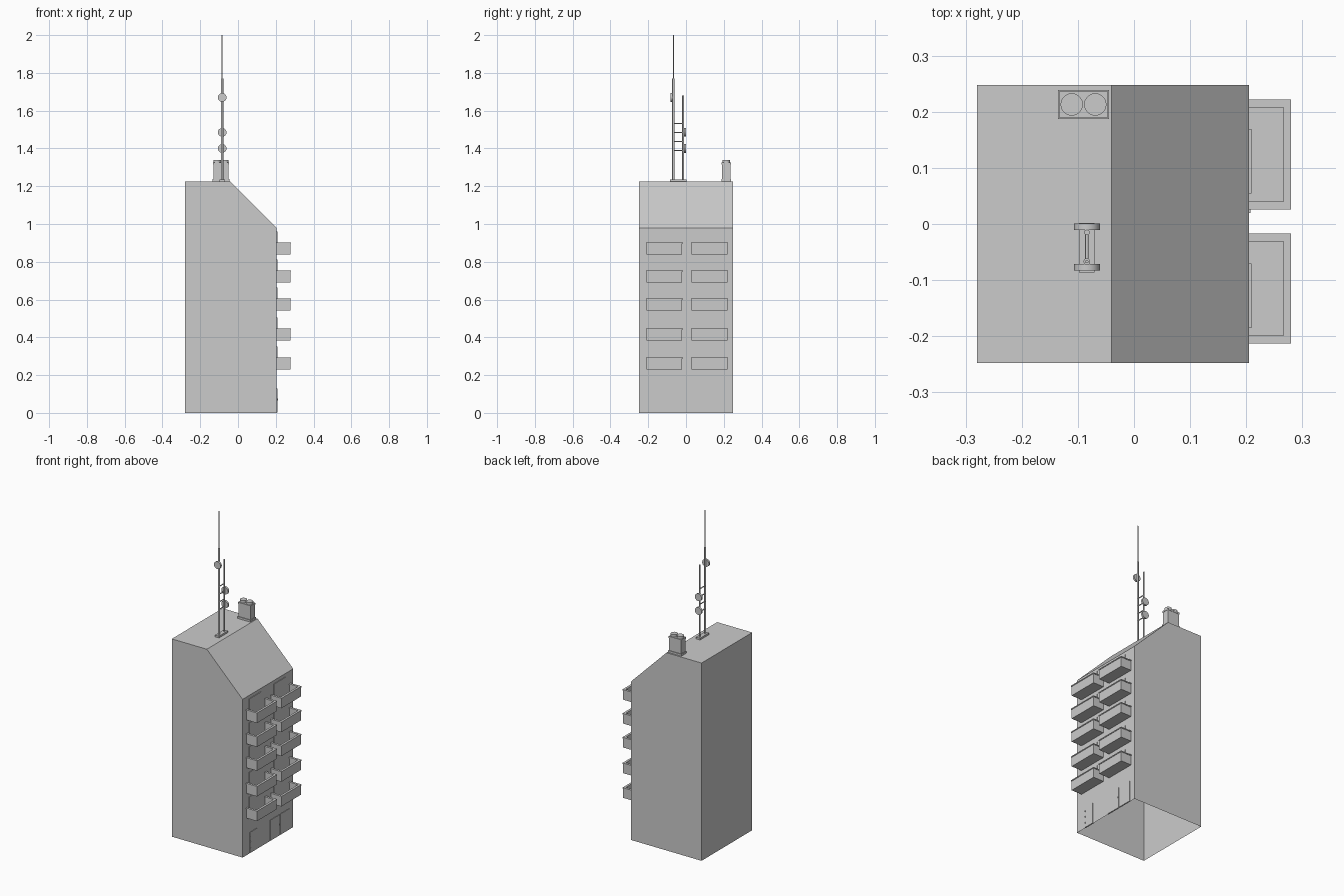
import bpy, bmesh
from mathutils import Vector, Matrix

cube = bpy.data.objects.get("Cube")
if cube:
    bpy.data.objects.remove(cube)

grey = bpy.data.materials.new("concrete_grey")
grey.use_nodes = True
COLOUR = (0.6, 0.6, 0.6, 1)
grey.diffuse_color = COLOUR
grey.node_tree.nodes["Principled BSDF"].inputs["Base Color"].default_value = COLOUR


def finish(name, bm):
    bmesh.ops.recalc_face_normals(bm, faces=bm.faces)
    mesh = bpy.data.meshes.new(name)
    bm.to_mesh(mesh)
    bm.free()
    mesh.materials.append(grey)
    ob = bpy.data.objects.new(name, mesh)
    bpy.context.collection.objects.link(ob)
    return ob


def add_box(bm, x, y, z):
    lo, hi = Vector((x[0], y[0], z[0])), Vector((x[1], y[1], z[1]))
    m = Matrix.Translation((lo + hi) / 2) @ Matrix.Diagonal((*(hi - lo), 1))
    bmesh.ops.create_cube(bm, size=1, matrix=m)


def box(name, x, y, z):
    bm = bmesh.new()
    add_box(bm, x, y, z)
    return finish(name, bm)


def rod(name, start, end, r, r2=None, sides=12):
    a, b = Vector(start), Vector(end)
    m = Matrix.Translation((a + b) / 2) @ (b - a).to_track_quat('Z', 'Y').to_matrix().to_4x4()
    bm = bmesh.new()
    bmesh.ops.create_cone(bm, cap_ends=True, segments=sides, radius1=r,
                          radius2=r if r2 is None else r2, depth=(b - a).length, matrix=m)
    for f in bm.faces:
        f.smooth = len(f.verts) == 4
    for e in bm.edges:
        e.smooth = e.calc_face_angle(0) < 0.8
    return finish(name, bm)


# Tower shell with a sloping roof, open underneath
WALL, HALF, ROOF = 0.205, 0.248, 1.225
profile = [(-0.28, 0), (-0.28, ROOF), (-0.04, ROOF), (WALL, 0.98), (WALL, 0)]
bm = bmesh.new()
rings = [[bm.verts.new((x, y, z)) for x, z in profile] for y in (-HALF, HALF)]
for ring in rings:
    bm.faces.new(ring)
for i in range(len(profile) - 1):
    bm.faces.new((rings[0][i], rings[0][i + 1], rings[1][i + 1], rings[1][i]))
finish("tower_shell", bm)


def balcony(name, y0, y1, top):
    x1, floor, t = 0.277, top - 0.064, 0.008
    bm = bmesh.new()
    add_box(bm, (WALL, x1), (y0, y1), (floor, floor + 0.008))
    # parapet walls
    add_box(bm, (x1 - t, x1), (y0, y1), (floor, top - 0.006))
    for a in (y0, y1 - t):
        add_box(bm, (WALL, x1), (a, a + t), (floor, top - 0.006))
    # slightly overhanging coping
    e = 0.003
    add_box(bm, (x1 - t - e, x1 + e), (y0 - e, y1 + e), (top - 0.006, top))
    for a in (y0, y1 - t):
        add_box(bm, (WALL, x1 + e), (a - e, a + t + e), (top - 0.006, top))
    finish(name, bm)


# Balconies and the doors that open on to them
for level, top in enumerate((0.294, 0.447, 0.606, 0.754, 0.902), 1):
    for side, y in (("front", -0.21), ("back", 0.029)):
        balcony(f"{side}_balcony_{level}", y, y + 0.19, top)
        box(f"{side}_balcony_door_{level}", (WALL - 0.005, WALL + 0.004),
            (y + 0.025, y + 0.14), (top - 0.064, top + 0.058))

# Street doors
box("service_door", (WALL - 0.005, WALL + 0.003), (-0.18, -0.11), (0.002, 0.13))
for z in (0.03, 0.07, 0.105):
    box("service_door_hinge", (WALL, WALL + 0.005), (-0.178, -0.172), (z - 0.004, z + 0.004))
for a, b in ((0.02, 0.113), (0.117, 0.21)):
    box("entrance_door_leaf", (WALL - 0.005, WALL + 0.003), (a, b), (0.002, 0.13))
box("entrance_door_handle", (WALL, WALL + 0.006), (0.108, 0.112), (0.065, 0.075))

# Chimney with two pots
box("chimney_base", (-0.135, -0.045), (0.187, 0.239), (ROOF, ROOF + 0.012))
box("chimney_stack", (-0.131, -0.049), (0.191, 0.235), (ROOF, 1.315))
box("chimney_cap", (-0.133, -0.047), (0.189, 0.237), (1.315, 1.325))
for x in (-0.111, -0.069):
    rod("chimney_pot", (x, 0.213, 1.32), (x, 0.213, 1.34), 0.02, sides=20)

# Aerial: base plate, masts, rungs and dishes
AX, MAIN, SIDE = -0.084, -0.067, -0.015
box("aerial_base", (-0.098, -0.07), (-0.086, 0.002), (ROOF, 1.236))
rod("main_mast", (AX, MAIN, ROOF), (AX, MAIN, 1.77), 0.006)
rod("main_mast_tip", (AX, MAIN, 1.77), (AX, MAIN, 2), 0.003, sides=8)
rod("side_mast", (AX, SIDE, ROOF), (AX, SIDE, 1.68), 0.005)
for z in (1.39, 1.436, 1.484, 1.532):
    rod("mast_rung", (AX, MAIN, z), (AX, SIDE, z), 0.003, sides=8)
for z, y, face in ((1.67, MAIN, -1), (1.485, SIDE, 1), (1.40, SIDE, 1)):
    rod("dish_drum", (AX, y + face * 0.004, z), (AX, y + face * 0.016, z), 0.023, sides=20)
